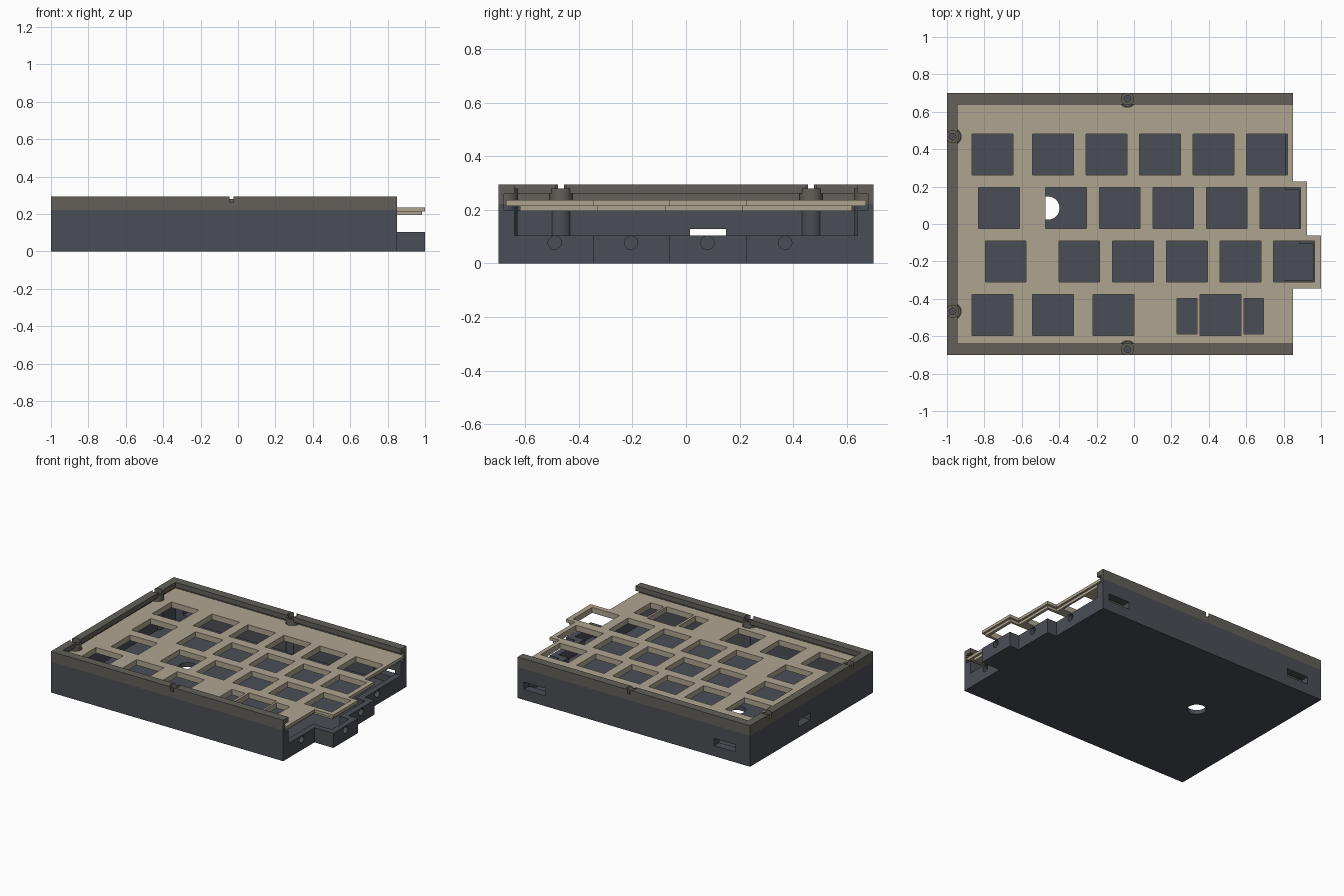
import bpy, bmesh
from math import sin, cos, tau
from mathutils import Vector

if "Cube" in bpy.data.objects:
    bpy.data.objects.remove(bpy.data.objects["Cube"])


def material(name, rgb):
    m = bpy.data.materials.new(name)
    m.diffuse_color = (*rgb, 1)
    m.use_nodes = True
    m.node_tree.nodes["Principled BSDF"].inputs["Base Color"].default_value = m.diffuse_color
    return m


def prism(bm, pts, lo, hi, axis='z'):
    """Extrude a closed outline along z, or along x using (y, z) points."""
    def place(p, h):
        return (p[0], p[1], h) if axis == 'z' else (h, p[0], p[1])
    a = [bm.verts.new(place(p, lo)) for p in pts]
    b = [bm.verts.new(place(p, hi)) for p in pts]
    faces = [bm.faces.new(a[::-1]), bm.faces.new(b)]
    n = len(pts)
    for i in range(n):
        j = (i + 1) % n
        faces.append(bm.faces.new((a[i], a[j], b[j], b[i])))
    bmesh.ops.recalc_face_normals(bm, faces=faces)


def box(bm, x0, x1, y0, y1, z0, z1):
    prism(bm, [(x0, y0), (x1, y0), (x1, y1), (x0, y1)], z0, z1)


def circle(x, y, r, n=32):
    return [(x + r * cos(tau * (i + .5) / n), y + r * sin(tau * (i + .5) / n)) for i in range(n)]


def make(name, build, mat=None):
    bm = bmesh.new()
    build(bm)
    me = bpy.data.meshes.new(name)
    bm.to_mesh(me)
    bm.free()
    ob = bpy.data.objects.new(name, me)
    bpy.context.collection.objects.link(ob)
    if mat:
        me.materials.append(mat)
    return ob


def boolean(ob, build, op='DIFFERENCE'):
    tool = make("cutter", build)
    tool.hide_render = True
    m = ob.modifiers.new("bool", 'BOOLEAN')
    m.operation, m.object, m.solver = op, tool, 'EXACT'
    m.use_self = True
    bpy.context.view_layer.objects.active = ob
    bpy.ops.object.modifier_apply(modifier=m.name)
    bpy.data.objects.remove(tool)


def outline(left, y, d, notch=0.0):
    """Keyboard half with a stepped right edge, inset by d on the right."""
    a, b, c = 0.85 - d, 0.925 - d, 1.0 - d
    return [(left, -y), (a, -y), (a, -0.345 + d), (c, -0.345 + d), (c, -0.062 - d),
            (b, -0.062 - d), (b, 0.228 - d), (a, 0.228 - d), (a, y), (left, y)]


SCREWS = [(-0.97, 0.467), (-0.97, -0.467), (-0.035, 0.67), (-0.035, -0.67)]


def screws(r, z0, z1, clamp=False):
    def build(bm):
        for x, y in SCREWS:
            pts = circle(x, y, r)
            if clamp:  # keep bosses inside the outer walls
                pts = [(max(p, -0.995), min(0.695, max(-0.695, q))) for p, q in pts]
            prism(bm, pts, z0, z1)
    return build


case_mat = material("case_slate", (0.07, 0.076, 0.092))
frame_mat = material("frame_brown", (0.125, 0.117, 0.10))
plate_mat = material("plate_beige", (0.43, 0.375, 0.28))

# Bottom tray: solid block, hollowed with a stepped right wall
case = make("bottom_case", lambda bm: prism(bm, outline(-1, 0.7, 0), 0, 0.222), case_mat)


def case_hollow(bm):
    prism(bm, outline(-0.945, 0.64, 0.043), 0.03, 0.15)


def case_open(bm):
    box(bm, -0.945, 0.86, -0.64, 0.64, 0.105, 0.3)   # open right end
    
    
def case_right(bm):
    box(bm, 0.85, 1.1, -0.5, 0.5, 0.105, 0.3)        # low wall under the steps


def case_rabbet(bm):
    box(bm, -0.98, 0.86, -0.68, 0.68, 0.2, 0.3)      # ledge for the plate


for cut in (case_hollow, case_open, case_right, case_rabbet):
    boolean(case, cut)
boolean(case, screws(0.042, 0.015, 0.2215, True), 'UNION')
boolean(case, screws(0.018, 0.08, 0.3))


# Reset hole, cable slots and round magnet pockets
def case_holes(bm):
    prism(bm, circle(-0.46, 0.085, 0.062, 48), -0.1, 0.1)
    for x in (-0.8, 0.715):
        box(bm, x - 0.085, x + 0.085, 0.6, 0.8, 0.075, 0.128)
    box(bm, -1.1, -0.9, 0.015, 0.15, 0.075, 0.128)
    for y, x in ((-0.49, 0.85), (-0.205, 1.0), (0.08, 0.925), (0.37, 0.85)):
        prism(bm, circle(y, 0.077, 0.025), x - 0.03, x + 0.05, 'x')


boolean(case, case_holes)

# Top frame: C-shaped rim with a rabbet underneath
frame = make("top_frame", lambda bm: box(bm, -1, 0.85, -0.7, 0.7, 0.222, 0.295), frame_mat)
boolean(frame, lambda bm: box(bm, -0.945, 0.9, -0.64, 0.64, 0.1, 0.4))
boolean(frame, lambda bm: box(bm, -0.98, 0.9, -0.68, 0.68, 0.1, 0.26))
boolean(frame, screws(0.043, 0.2225, 0.28, True), 'UNION')
boolean(frame, screws(0.032, 0.264, 0.4))
boolean(frame, screws(0.018, 0.1, 0.4))

# Switch plate: wide upper lip over a narrower lower layer
plate = make("switch_plate", lambda bm: prism(bm, outline(-0.972, 0.672, 0), 0.215, 0.236), plate_mat)
boolean(plate, lambda bm: prism(bm, outline(-0.925, 0.62, 0.015), 0.196, 0.22), 'UNION')
boolean(plate, screws(0.046, 0.1, 0.4))

ROWS = [(0.371, (-0.757, -0.433, -0.147, 0.139, 0.425, 0.711)),
        (0.085, (-0.722, -0.364, -0.076, 0.210, 0.496, 0.782)),
        (-0.201, (-0.686, -0.293, -0.005, 0.283, 0.569, 0.855)),
        (-0.487, (-0.757, -0.433, -0.110, 0.463))]


def key_holes(bm):
    for y, xs in ROWS:
        for x in xs:
            box(bm, x - 0.109, x + 0.109, y - 0.109, y + 0.109, 0.1, 0.4)
    for x in (0.283, 0.640):  # stabiliser openings
        box(bm, x - 0.053, x + 0.053, -0.588, -0.398, 0.1, 0.4)


boolean(plate, key_holes)
